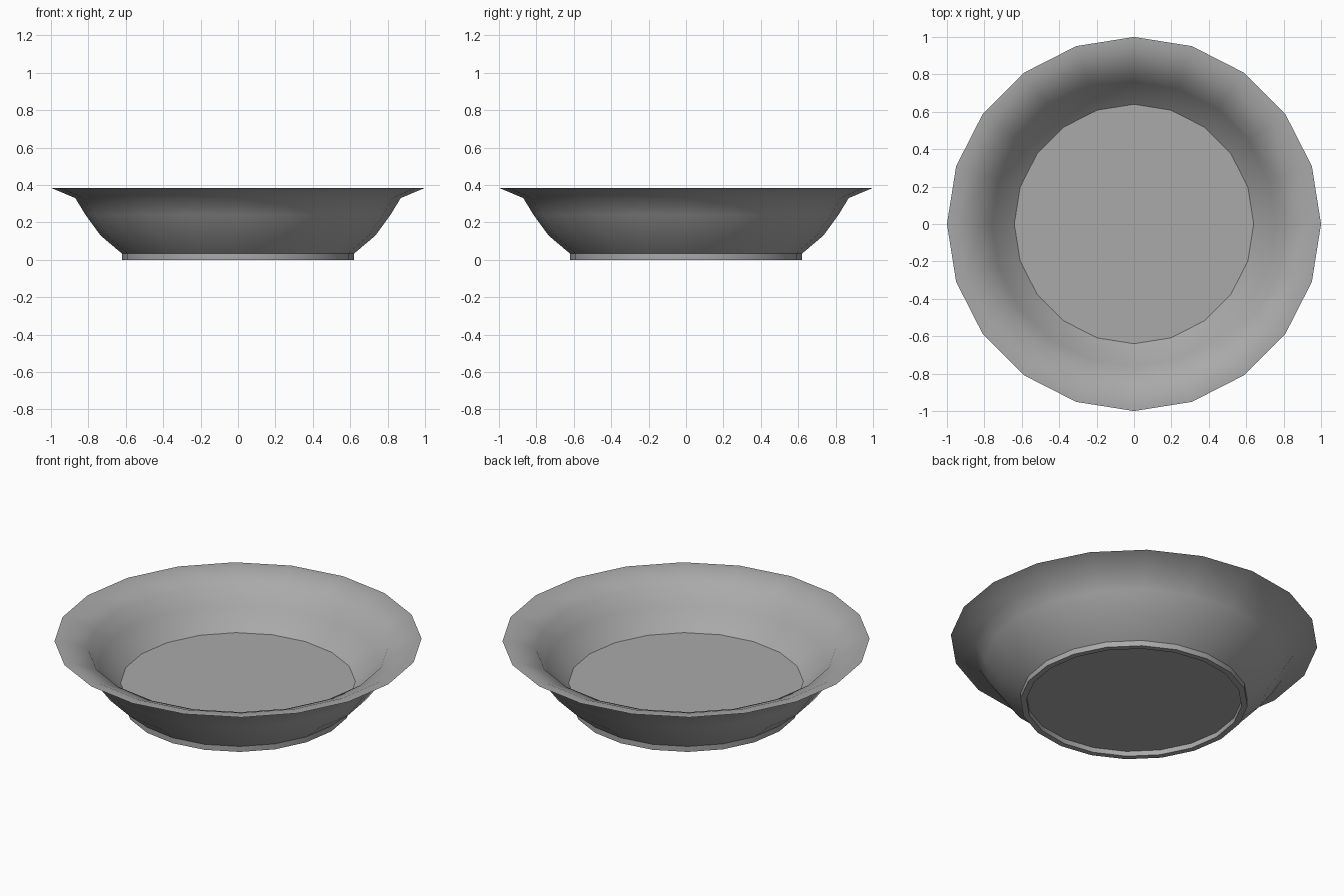
import bpy, bmesh, math

if "Cube" in bpy.data.objects:
    bpy.data.objects.remove(bpy.data.objects["Cube"], do_unlink=True)

SIDES = 20

# One plain glaze for the whole dish
glaze = bpy.data.materials.new("grey_glaze")
glaze.use_nodes = True
colour = (0.40, 0.40, 0.40, 1)
glaze.diffuse_color = colour
glaze.node_tree.nodes["Principled BSDF"].inputs["Base Color"].default_value = colour

# Radius and height, from the inner floor over the rim to the underside
profile = [
    (0.64, 0.13), (0.76, 0.24), (0.815, 0.33), (0.943, 0.385),      # inside
    (1.0, 0.385), (0.87, 0.33), (0.815, 0.24), (0.735, 0.13),       # outside
    (0.62, 0.033), (0.62, 0.0), (0.587, 0.0), (0.587, 0.03),        # foot
]

bm = bmesh.new()
rings = [
    [bm.verts.new((r * math.cos(a), r * math.sin(a), z))
     for a in (math.tau * i / SIDES for i in range(SIDES))]
    for r, z in profile
]

# Walls between neighbouring rings
for low, high in zip(rings, rings[1:]):
    for i in range(SIDES):
        j = (i + 1) % SIDES
        bm.faces.new((low[i], high[i], high[j], low[j]))

# Flat inner floor and recessed underside
bm.faces.new(rings[0])
bm.faces.new(rings[-1])
bmesh.ops.recalc_face_normals(bm, faces=bm.faces)

mesh = bpy.data.meshes.new("dish")
bm.to_mesh(mesh)
bm.free()
mesh.materials.append(glaze)

dish = bpy.data.objects.new("dish", mesh)
bpy.context.collection.objects.link(dish)
bpy.context.view_layer.objects.active = dish
dish.select_set(True)
bpy.ops.object.shade_smooth_by_angle(angle=math.radians(40))
